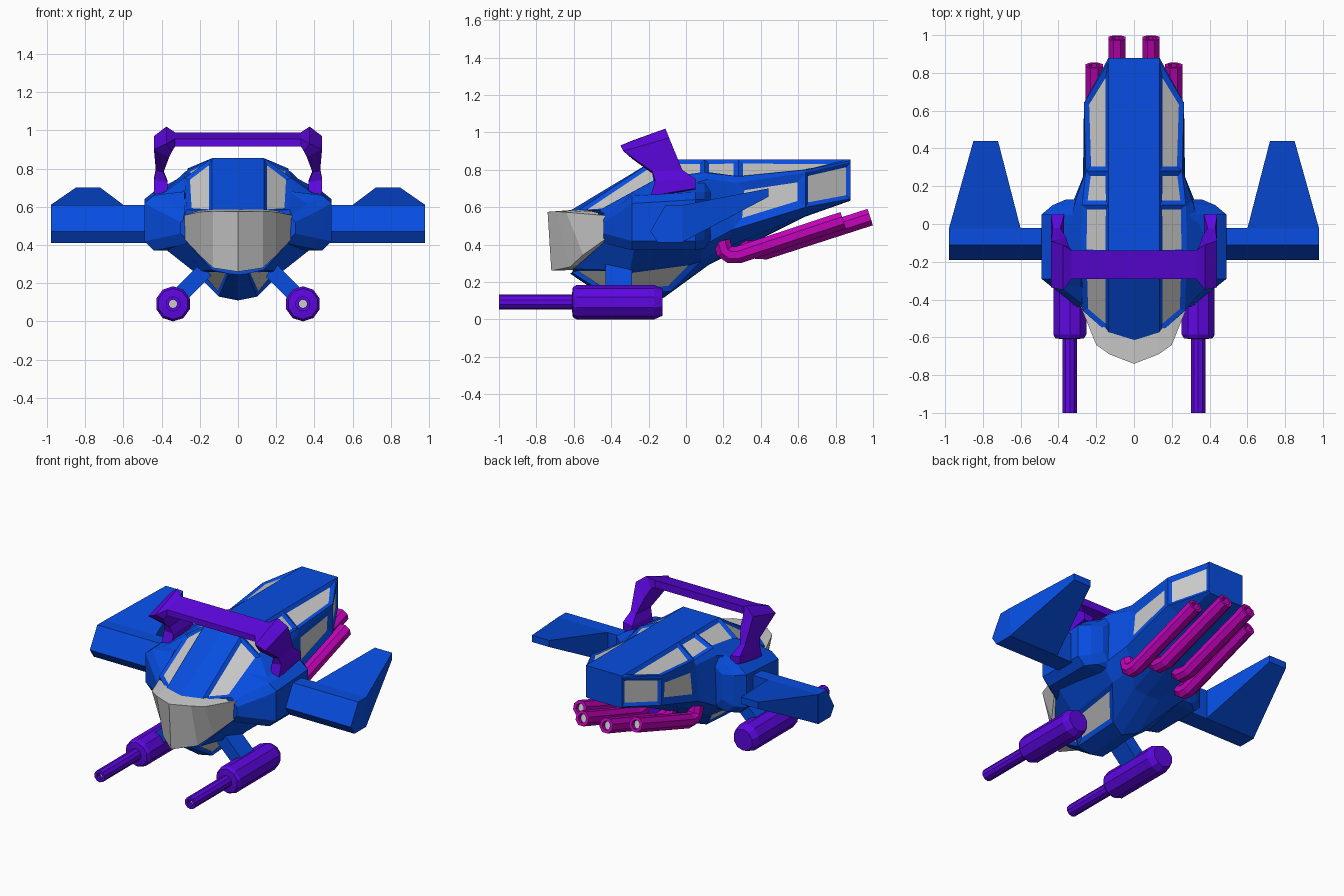
import bpy, bmesh
from math import sin, cos, pi
from mathutils import Vector

if "Cube" in bpy.data.objects:
    bpy.data.objects.remove(bpy.data.objects["Cube"])


def material(name, rgb):
    m = bpy.data.materials.new(name)
    m.diffuse_color = (*rgb, 1)
    m.use_nodes = True
    m.node_tree.nodes["Principled BSDF"].inputs["Base Color"].default_value = m.diffuse_color
    return m


BLUE = material("blue", (0.002, 0.075, 0.75))
PURPLE = material("purple", (0.11, 0.002, 0.75))
MAGENTA = material("magenta", (0.55, 0.001, 0.5))
GREY = material("grey", (0.6, 0.6, 0.6))


def loft(name, rings, mat, windows=()):
    """Skin a list of closed rings; chosen faces become sunken grey windows."""
    bm = bmesh.new()
    vs = [[bm.verts.new(p) for p in r] for r in rings]
    n = len(rings[0])
    faces = []
    for a, b in zip(vs, vs[1:]):
        for j in range(n):
            k = (j + 1) % n
            faces.append(bm.faces.new((a[j], a[k], b[k], b[j])))
    bm.faces.new(vs[0][::-1])
    bm.faces.new(vs[-1])
    bmesh.ops.recalc_face_normals(bm, faces=bm.faces[:])
    for i, j, frame in windows:
        pane = faces[i * n + j]
        bmesh.ops.inset_individual(bm, faces=[pane], thickness=frame, depth=-0.012, use_even_offset=True)
        pane.material_index = 1
    me = bpy.data.meshes.new(name)
    bm.to_mesh(me)
    bm.free()
    me.materials.append(mat)
    me.materials.append(GREY)
    ob = bpy.data.objects.new(name, me)
    bpy.context.collection.objects.link(ob)
    return ob


def both(name, rings, mat):
    """Build a part on the right and its mirror on the left."""
    for side, s in (("right", 1), ("left", -1)):
        loft(f"{name}_{side}", [[(s * x, y, z) for x, y, z in r] for r in rings], mat)


def tube(x, path, sides):
    """Rings of a round bar in the plane of constant x; path holds (y, z, radius)."""
    rings = []
    for i, (y, z, r) in enumerate(path):
        a, b = path[max(i - 1, 0)], path[min(i + 1, len(path) - 1)]
        t = Vector((b[0] - a[0], b[1] - a[1])).normalized()
        if t.x < 0:
            t = -t
        rings.append([(x + r * cos(q), y - t.y * r * sin(q), z + t.x * r * sin(q))
                      for q in (2 * pi * (k + 0.5) / sides for k in range(sides))])
    return rings


# Fuselage: half sections from roof edge down to keel edge, with centre top and bottom
sections = [
    ((0, -.63, .575), [(.135, -.58, .58), (.27, -.46, .585), (.28, -.43, .55),
                       (.27, -.43, .42), (.135, -.60, .27), (.05, -.61, .25)], (0, -.62, .245)),
    ((0, -.165, .855), [(.135, -.165, .855), (.28, -.16, .75), (.43, -.27, .64),
                        (.42, -.27, .41), (.23, -.30, .26), (.10, -.42, .13)], (0, -.42, .11)),
    ((0, .10, .855), [(.135, .10, .855), (.275, .10, .785), (.31, .12, .75),
                      (.33, .10, .40), (.24, .08, .31), (.10, -.08, .15)], (0, -.12, .115)),
    ((0, .28, .855), [(.135, .28, .855), (.255, .28, .765), (.262, .27, .73),
                      (.27, .25, .48), (.18, .20, .38), (.10, .12, .30)], (0, .12, .29)),
    ((0, .86, .855), [(.135, .86, .855), (.265, .64, .80), (.266, .64, .785),
                      (.265, .64, .60), (.15, .64, .555), (.08, .64, .55)], (0, .64, .55)),
    ((0, .88, .855), [(.135, .88, .855), (.135, .88, .848), (.135, .88, .84),
                      (.135, .88, .645), (.13, .88, .637), (.08, .88, .635)], (0, .88, .635)),
]
rings = [[t, *h, b, *[(-x, y, z) for x, y, z in h[::-1]]] for t, h, b in sections]
cells = [(0, 1, .025), (1, 1, .025), (2, 1, .025), (3, 1, .025), (3, 3, .045),
         (4, 3, .022), (0, 5, .022), (1, 5, .03)]
loft("fuselage", rings, BLUE, cells + [(i, 13 - j, f) for i, j, f in cells])

# Side pods carrying the wings
pod = []
for y, xo, lo, hi, top in [(-.44, .30, .41, .56, .57), (-.33, .44, .38, .63, .645),
                           (-.29, .49, .37, .66, .68), (.05, .49, .37, .68, .765),
                           (.10, .43, .38, .68, .76), (.13, .36, .42, .68, .74)]:
    pod.append([(.28, y, top), (xo - .05, y, hi), (xo, y, hi - .04),
                (xo, y, lo + .05), (xo - .05, y, lo), (.24, y, lo)])
both("side_pod", pod, BLUE)

# Wings: a straight bar and a tapering rear fin
bar = [(-.19, .47), (-.11, .61), (-.02, .61), (-.02, .41), (-.15, .41)]
both("wing_bar", [[(x, y, z) for y, z in bar] for x in (.45, .98)], BLUE)
both("wing_fin", [[(a, y, lo), (b, y, lo), (b, y, hi), (a, y, hi)] for a, b, y, lo, hi in
                  [(.60, .98, -.025, .41, .61), (.72, .85, .44, .655, .70)]], BLUE)

# Front visor: columns across the nose, each top front/back and bottom back/front
cols = [
    [(0, -.74, .575), (0, -.61, .585), (0, -.58, .265), (0, -.72, .26)],
    [(.13, -.69, .577), (.13, -.57, .585), (.13, -.57, .29), (.13, -.62, .28)],
    [(.20, -.64, .573), (.20, -.51, .58), (.20, -.48, .36), (.20, -.55, .345)],
    [(.285, -.43, .555), (.26, -.43, .56), (.26, -.43, .42), (.28, -.43, .43)],
]
loft("visor", [[(-x, y, z) for x, y, z in c] for c in cols[:0:-1]] + cols, GREY)

# Roll bar: outer front/back and inner back/front at each station
arch = []
for xo, xi, f, b, ib, jf in [
        (.33, .33, (-.29, .955), (-.14, .99), (-.14, .94), (-.29, .915)),
        (.375, .345, (-.35, .93), (-.11, 1.02), (-.12, .94), (-.30, .89)),
        (.44, .36, (-.335, .90), (-.09, .97), (-.07, .89), (-.29, .86)),
        (.43, .39, (-.18, .79), (-.02, .80), (-.02, .79), (-.18, .78)),
        (.44, .37, (-.165, .74), (.05, .75), (.05, .74), (-.165, .73)),
        (.44, .37, (-.19, .66), (.05, .70), (.05, .69), (-.19, .65))]:
    arch.append([(xo, *f), (xo, *b), (xi, *ib), (xi, *jf)])
loft("roll_bar", [[(-x, y, z) for x, y, z in r] for r in arch[::-1]] + arch, PURPLE)

# Guns with hollow muzzles, muzzle plugs and struts
gz = .092
both("gun", tube(.34, [(-.96, gz, .022), (-1, gz, .022), (-1, gz, .04), (-.61, gz, .04),
                       (-.605, gz, .08), (-.585, gz, .092), (-.17, gz, .092), (-.125, gz, .072)], 10), PURPLE)
both("gun_muzzle", tube(.34, [(-.963, gz, .022), (-.94, gz, .022)], 10), GREY)
both("gun_strut", [[(x + dx, y, z + dx) for dx, y in
                    [(-.03, -.43), (.03, -.43), (.03, -.29), (-.03, -.29)]]
                   for x, z in [(.32, .12), (.17, .27)]], BLUE)

# Exhaust pipes with hollow ends and grey outlets
for name, x, path in [
        ("outer", .21, [(.19, .42), (.205, .365), (.235, .345), (.28, .345), (.84, .53)]),
        ("inner", .09, [(.30, .46), (.315, .40), (.35, .37), (.42, .365), (.985, .547)])]:
    ey, ez = path[-1]
    body = [(y, z, .05) for y, z in path] + [(ey, ez, .03), (ey - .03, ez - .0098, .03)]
    both(f"{name}_exhaust", tube(x, body, 8), MAGENTA)
    both(f"{name}_exhaust_outlet",
         tube(x, [(ey - .05, ez - .0163, .03), (ey - .028, ez - .0091, .03)], 8), GREY)
